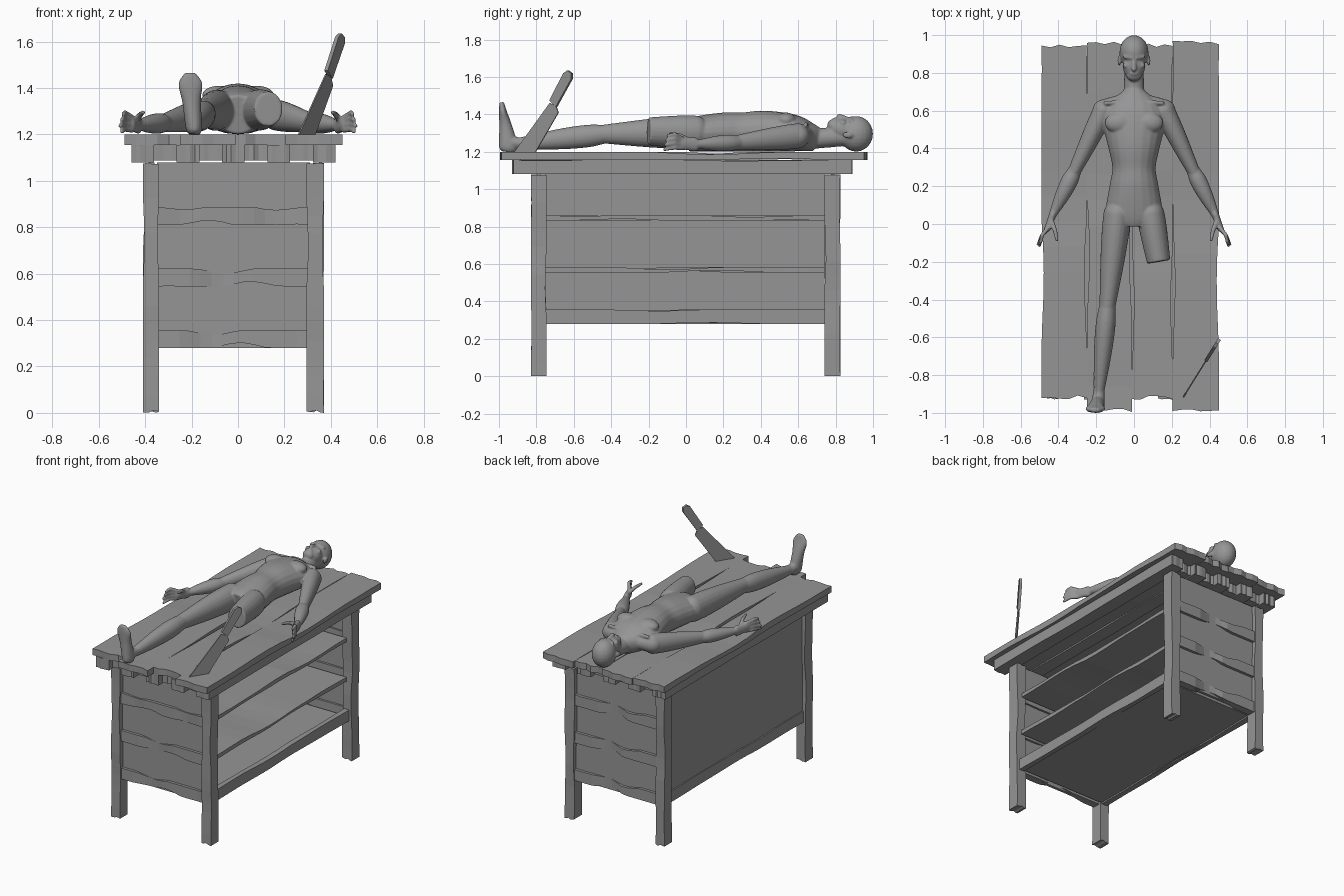
import bpy, bmesh, math, random
from mathutils import Vector

random.seed(4)
if "Cube" in bpy.data.objects:
    bpy.data.objects.remove(bpy.data.objects["Cube"])

grey = bpy.data.materials.new("plain_grey")
grey.use_nodes = True
tone = (0.3, 0.3, 0.3, 1)
grey.diffuse_color = tone
grey.node_tree.nodes["Principled BSDF"].inputs["Base Color"].default_value = tone


def finish(name, bm):
    bmesh.ops.recalc_face_normals(bm, faces=bm.faces)
    mesh = bpy.data.meshes.new(name)
    bm.to_mesh(mesh)
    bm.free()
    mesh.materials.append(grey)
    item = bpy.data.objects.new(name, mesh)
    bpy.context.collection.objects.link(item)
    return item


def board(name, xs, ys, zs, axis=1, wear=0.0, jag=0.0):
    """Box between ranges, sliced along its length, with worn sides and ragged ends."""
    low, high = (Vector(corner) for corner in zip(sorted(xs), sorted(ys), sorted(zs)))
    bm = bmesh.new()
    bmesh.ops.create_cube(bm, size=1)
    for vert in bm.verts:
        vert.co = (low + high) / 2 + vert.co * (high - low)
    slices = {axis: 14 if wear else 1}
    if jag:
        slices[0] = 5
    for direction, count in slices.items():
        normal = Vector()
        normal[direction] = 1
        for k in range(1, count):
            bmesh.ops.bisect_plane(bm, geom=bm.verts[:] + bm.edges[:] + bm.faces[:],
                                   plane_co=low.lerp(high, k / count), plane_no=normal)
    phase, ends = random.uniform(0, math.tau), {}
    for vert in bm.verts:
        old = vert.co.copy()
        along = (old[axis] - low[axis]) / (high[axis] - low[axis])
        for i in range(3):
            side = 1 if old[i] > (low[i] + high[i]) / 2 else -1
            if i != axis and min(old[i] - low[i], high[i] - old[i]) < 1e-4:
                wave = math.sin(9 * along + phase + 2 * i * side) * math.sin(math.pi * along)
                vert.co[i] -= side * wear * max(0, wave)
        if jag and min(along, 1 - along) < 1e-3:
            key = (along > 0.5, round(old.x, 3))
            ends.setdefault(key, random.uniform(0, jag))
            vert.co[axis] += ends[key] * (1 if along < 0.5 else -1)
    return finish(name, bm)


# Main levels of the table
bed = 1.2
seam = bed - 0.045
under = 1.08
base = 0.28
rail_height = 0.077
length = (-0.75, 0.74)
inside = (-0.37, 0.33)

# Legs
for side, x_range in {"right": (-0.41, -0.34), "left": (0.295, 0.37)}.items():
    for end, y_range in {"front": (-0.83, -0.745), "back": (0.74, 0.825)}.items():
        board(f"leg_{end}_{side}", x_range, y_range, (0, under), axis=2, wear=0.008, jag=0.012)

# End walls with heavy rails
for end, s in {"front": -1, "back": 1}.items():
    board(f"{end}_wall", (-0.35, 0.31), (s * 0.775, s * 0.795), (base, under), axis=0)
    for k in range(3):
        z = base + k * 0.265
        board(f"{end}_rail", (-0.345, 0.3), (s * 0.76, s * 0.815), (z, z + rail_height), axis=0, wear=0.022)

# Long sides, floor and shelves
board("closed_side_panel", (-0.385, -0.36), length, (base, under))
for side, x_range in {"closed": (-0.395, -0.35), "open": (0.31, 0.35)}.items():
    board(f"{side}_side_rail", x_range, length, (base, base + rail_height), wear=0.008)
board("cabinet_floor", inside, length, (base + 0.01, base + 0.03))
for z in (0.555, 0.832):
    middle = sum(inside) / 2
    for part, x_range in {"rear": (inside[0], middle), "front": (middle, inside[1])}.items():
        board(f"shelf_{part}", x_range, length, (z, z + 0.028), wear=0.012)

# Tabletop: four upper planks over a staggered lower layer
plank_edges = (-0.49, -0.25, -0.01, 0.205, 0.45)
for i, x_range in enumerate(zip(plank_edges, plank_edges[1:])):
    longer = i % 2
    board("top_plank", x_range, (-0.93 - 0.07 * longer, 0.955 + 0.015 * longer),
          (seam, bed), wear=0.014, jag=0.022)
under_width = 0.88 / 9
for i in range(9):
    x = -0.46 + i * under_width
    shorter = 0.045 * (i % 2)
    board("under_plank", (x, x + under_width), (shorter - 0.93, 0.89 - shorter),
          (under + shorter / 6, seam), wear=0.004, jag=0.01)

# Body: elliptical lofts and rounded limbs, fused together
body = bmesh.new()


def loft(rows, hint=(0, 0, 1), sides=20, steps=4):
    """Smooth closed loft through (x, y, z, half width, half depth)."""
    rows = [Vector(row) for row in rows]
    padded = [rows[0] * 2 - rows[1], *rows, rows[-1] * 2 - rows[-2]]
    fine = []
    for before, a, b, after in zip(padded, padded[1:], padded[2:], padded[3:]):
        for k in range(steps):
            t = k / steps
            leave, arrive = (b - before) / 2, (after - a) / 2
            ease = t * t * (3 - 2 * t)
            fine.append(a.lerp(b, ease) + leave * t * (1 - t) ** 2 - arrive * t * t * (1 - t))
    fine.append(rows[-1])
    rings = []
    for i, row in enumerate(fine):
        behind, ahead = fine[max(i - 1, 0)], fine[min(i + 1, len(fine) - 1)]
        tangent = Vector(ahead[:3]) - Vector(behind[:3])
        side = tangent.cross(Vector(hint)).normalized()
        up = side.cross(tangent).normalized()
        angles = (math.tau * k / sides for k in range(sides))
        rings.append([body.verts.new(Vector(row[:3]) + side * row[3] * math.cos(q)
                                     + up * row[4] * math.sin(q)) for q in angles])
    for lower, upper in zip(rings, rings[1:]):
        for k in range(sides):
            n = (k + 1) % sides
            body.faces.new((lower[k], lower[n], upper[n], upper[k]))
    body.faces.new(rings[0][::-1])
    body.faces.new(rings[-1])


def blob(center, radii):
    made = bmesh.ops.create_uvsphere(body, u_segments=20, v_segments=12, radius=1)
    for vert in made["verts"]:
        vert.co = Vector(center) + vert.co * Vector(radii)


def limb(start, end, r_start, r_end, bulge=0.0, depth=1.0, flat_end=False):
    """Tapered segment with a muscle bulge and ball joints."""
    rows = []
    for k in range(7):
        t = k / 6
        radius = r_start + (r_end - r_start) * t + bulge * math.sin(math.pi * t ** 0.7)
        rows.append((*Vector(start).lerp(Vector(end), t), radius, radius * depth))
    loft(rows, steps=2)
    blob(start, (r_start, r_start, r_start * depth))
    if not flat_end:
        blob(end, (r_end, r_end, r_end * depth))


# Torso, as (y, half width, top height) above the bed
trunk = ((0, 0.09, 1.37), (0.06, 0.148, 1.39), (0.2, 0.13, 1.41), (0.3, 0.115, 1.41),
         (0.42, 0.14, 1.42), (0.57, 0.17, 1.4), (0.65, 0.12, 1.36), (0.7, 0.06, 1.33))
loft([(0, y, (bed + top) / 2, width, (top - bed) / 2) for y, width, top in trunk])

# Neck, skull, jaw, nose and mouth
limb((0, 0.66, 1.27), (0, 0.84, 1.28), 0.056, 0.05)
blob((0, 0.91, 1.296), (0.077, 0.09, 0.095))
blob((0, 0.84, 1.32), (0.06, 0.08, 0.062))
blob((0, 0.785, 1.34), (0.04, 0.03, 0.035))
limb((0, 0.875, 1.375), (0, 0.82, 1.39), 0.009, 0.014)
blob((0, 0.795, 1.374), (0.024, 0.009, 0.01))

for s in (-1, 1):
    # Brow, cheek, ear, chest and collar bone
    limb((s * 0.012, 0.88, 1.38), (s * 0.05, 0.885, 1.365), 0.01, 0.01)
    blob((s * 0.042, 0.84, 1.355), (0.018, 0.016, 0.016))
    blob((s * 0.078, 0.865, 1.29), (0.009, 0.028, 0.018))
    blob((s * 0.08, 0.535, 1.37), (0.075, 0.055, 0.04))
    limb((s * 0.015, 0.65, 1.35), (s * 0.15, 0.64, 1.345), 0.01, 0.012)

    # Arm and palm
    shoulder, elbow = (s * 0.16, 0.6, 1.285), (s * 0.315, 0.28, 1.25)
    wrist, knuckle = (s * 0.43, 0.05, 1.24), (s * 0.458, -0.025, 1.245)
    limb((s * 0.09, 0.63, 1.29), shoulder, 0.05, 0.06)
    limb(shoulder, elbow, 0.056, 0.034, bulge=0.004, depth=1.2)
    limb(elbow, wrist, 0.036, 0.021, bulge=0.013)
    limb(wrist, knuckle, 0.02, 0.017, depth=1.9)

    # Fanned, curled fingers and the thumb
    for k in range(4):
        root = (s * 0.455, -0.02, 1.218 + 0.018 * k)
        bend = (s * 0.487, -0.06, 1.222 + 0.024 * k)
        tip = (s * (0.508 - 0.007 * abs(k - 1)), -0.115 + 0.006 * k, 1.212 + 0.025 * k)
        limb(root, bend, 0.012, 0.011)
        limb(bend, tip, 0.011, 0.009)
    limb((s * 0.44, 0.02, 1.26), (s * 0.418, -0.035, 1.288), 0.015, 0.012)
    limb((s * 0.418, -0.035, 1.288), (s * 0.408, -0.085, 1.295), 0.012, 0.009)

# Whole leg with its upright foot
hip, knee, ankle = (-0.088, 0.05, 1.305), (-0.14, -0.43, 1.295), (-0.185, -0.88, 1.245)
limb(hip, knee, 0.074, 0.043, bulge=0.006, depth=1.2)
limb(knee, ankle, 0.043, 0.029, bulge=0.014, depth=1.15)
limb(ankle, (-0.19, -0.945, 1.25), 0.03, 0.035)
loft([(-0.19, -0.95, bed, 0.024, 0.036), (-0.19, -0.95, 1.23, 0.036, 0.05),
      (-0.2, -0.965, 1.34, 0.04, 0.034), (-0.205, -0.98, 1.42, 0.052, 0.02),
      (-0.205, -0.985, 1.465, 0.024, 0.012)], hint=(0, -1, 0))

# Severed thigh with a flat end
limb((0.088, 0.05, 1.305), (0.131, -0.2, 1.31), 0.074, 0.062, bulge=0.003, depth=1.2, flat_end=True)

figure = finish("lying_figure", body)
fuse = figure.modifiers.new("fuse", 'REMESH')
fuse.mode, fuse.voxel_size, fuse.use_smooth_shade = 'VOXEL', 0.006, True
soften = figure.modifiers.new("soften", 'SMOOTH')
soften.factor, soften.iterations = 0.5, 5


# Cleaver: flat outlines standing in a slanted vertical plane
def plate(name, outline, thickness):
    along = Vector((0.53, 0.85, 0)).normalized()
    across = Vector((along.y, -along.x, 0)) * thickness
    corner = Vector((0.262, -0.915, 0)) - across / 2
    bm = bmesh.new()
    face = bm.faces.new([bm.verts.new(corner + along * u + Vector((0, 0, z))) for u, z in outline])
    extruded = bmesh.ops.extrude_face_region(bm, geom=[face])
    moved = [item for item in extruded["geom"] if isinstance(item, bmesh.types.BMVert)]
    bmesh.ops.translate(bm, verts=moved, vec=across)
    return finish(name, bm)


plate("cleaver_blade", [(-0.01, 1.19), (0.125, 1.19), (0.275, 1.41), (0.26, 1.445), (0.22, 1.46)], 0.007)
plate("cleaver_handle", [(0.222, 1.475), (0.262, 1.44), (0.36, 1.59), (0.36, 1.62),
                         (0.335, 1.635), (0.31, 1.62)], 0.018)
